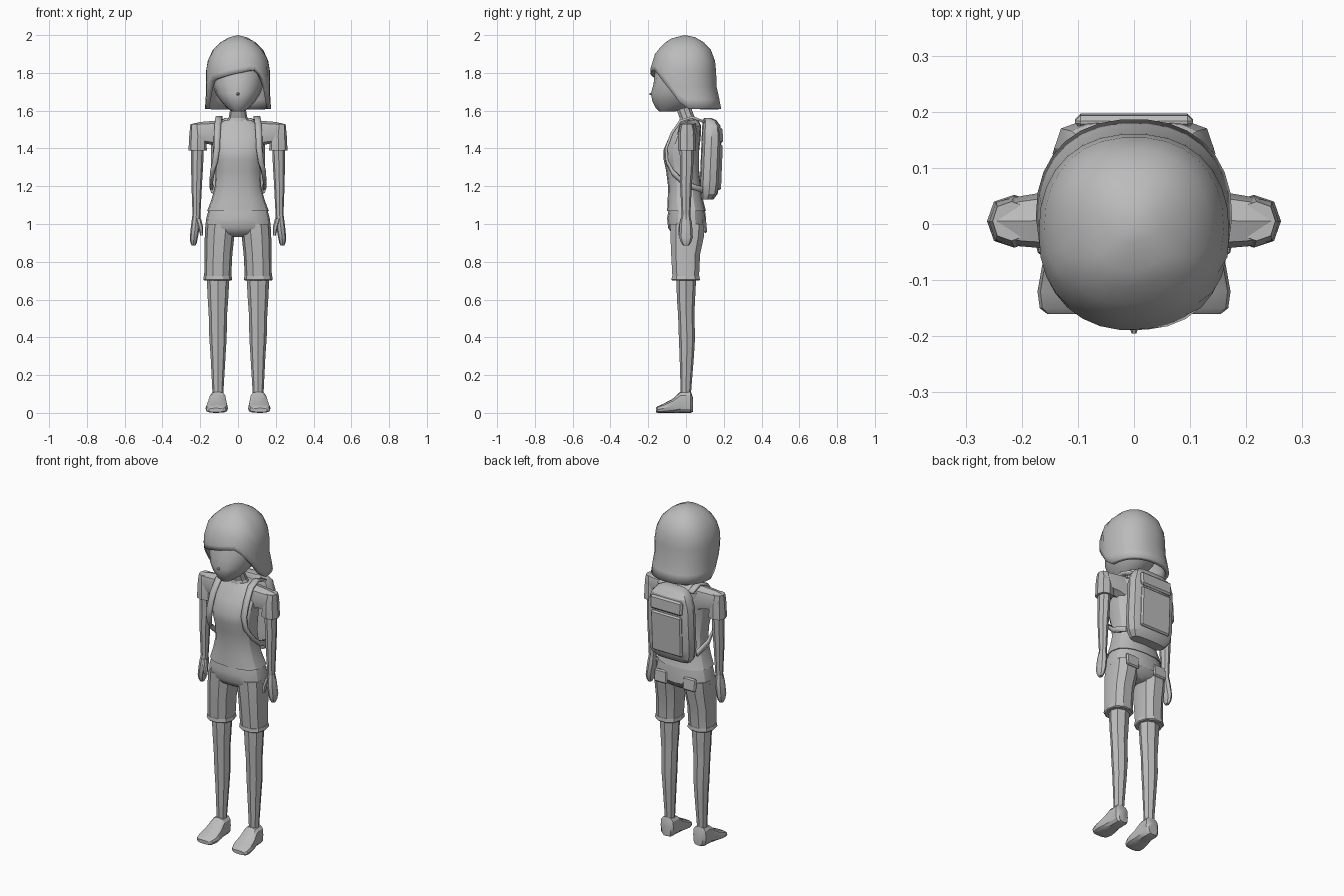
import bpy, bmesh, math
from mathutils import Vector

default = bpy.data.objects.get("Cube")
if default:
    bpy.data.objects.remove(default, do_unlink=True)

grey = bpy.data.materials.new("plain grey")
grey.use_nodes = True
grey.diffuse_color = (0.5, 0.5, 0.5, 1)
grey.node_tree.nodes["Principled BSDF"].inputs["Base Color"].default_value = (0.5, 0.5, 0.5, 1)


def finish(name, bm, mirror=False, thickness=0, closed=True, angle=28):
    """Turn a bmesh into a shaded object, optionally mirrored or thickened."""
    if closed:
        bmesh.ops.recalc_face_normals(bm, faces=bm.faces)
    mesh = bpy.data.meshes.new(name)
    bm.to_mesh(mesh)
    bm.free()
    mesh.materials.append(grey)
    obj = bpy.data.objects.new(name, mesh)
    bpy.context.collection.objects.link(obj)
    bpy.ops.object.select_all(action='DESELECT')
    obj.select_set(True)
    bpy.context.view_layer.objects.active = obj
    bpy.ops.object.shade_smooth_by_angle(angle=math.radians(angle))
    if thickness:
        solid = obj.modifiers.new("thickness", 'SOLIDIFY')
        solid.thickness = thickness
        solid.offset = -1 if not closed else 0
    if mirror:
        obj.modifiers.new("mirror", 'MIRROR')
    return obj


def bridge(bm, rows, wrap=True):
    """Join neighbouring rows of vertices with quads."""
    for upper, lower in zip(rows, rows[1:]):
        count = len(upper)
        for i in range(count if wrap else count - 1):
            k = (i + 1) % count
            bm.faces.new((upper[i], lower[i], lower[k], upper[k]))


def loft(name, rings, axis='z', sides=8, power=1.0, mirror=False):
    """Skin rings of (position, a_min, a_max, b_min, b_max) along an axis."""
    place = {'z': lambda t, a, b: (a, b, t),
             'x': lambda t, a, b: (t, a, b),
             'y': lambda t, a, b: (a, t, b)}[axis]

    def bend(value):
        return math.copysign(abs(value) ** power, value) if abs(value) > 1e-6 else 0

    bm = bmesh.new()
    rows = []
    for t, a0, a1, b0, b1 in rings:
        row = []
        for i in range(sides):
            turn = math.tau * i / sides
            a = (a0 + a1) / 2 + (a1 - a0) / 2 * bend(math.cos(turn))
            b = (b0 + b1) / 2 + (b1 - b0) / 2 * bend(math.sin(turn))
            row.append(bm.verts.new(place(t, a, b)))
        rows.append(row)
    bridge(bm, rows)
    bm.faces.new(rows[0])
    bm.faces.new(rows[-1])
    return finish(name, bm, mirror)


def body(name, rings, **options):
    """Loft centred on x = 0 from rings of (z, half_width, front, back)."""
    return loft(name, [(z, -w, w, f, b) for z, w, f, b in rings], **options)


def plate(name, centre, size, tilt=0, mirror=False):
    """Thin box with softened edges, leaning about x."""
    bm = bmesh.new()
    bmesh.ops.create_cube(bm, size=1)
    bmesh.ops.scale(bm, vec=size, verts=bm.verts)
    bmesh.ops.bevel(bm, geom=bm.edges[:], offset=min(size) * 0.4, segments=1, affect='EDGES')
    obj = finish(name, bm, mirror)
    for vert in obj.data.vertices:
        y, z = vert.co.y, vert.co.z
        vert.co.y = y * math.cos(tilt) - z * math.sin(tilt)
        vert.co.z = y * math.sin(tilt) + z * math.cos(tilt)
        vert.co += Vector(centre)
    return obj


def lookup(table, t):
    """Linear interpolation in rows of (key, values...)."""
    table = sorted(table)
    if t <= table[0][0]:
        return table[0][1:]
    for low, high in zip(table, table[1:]):
        if t <= high[0]:
            f = (t - low[0]) / (high[0] - low[0])
            return [p + (q - p) * f for p, q in zip(low[1:], high[1:])]
    return table[-1][1:]


# Head and neck
body("head", [(1.595, .03, -.14, -.06), (1.615, .06, -.16, .02), (1.65, .092, -.178, .08),
              (1.69, .118, -.186, .12), (1.74, .135, -.172, .13), (1.8, .138, -.165, .13),
              (1.88, .12, -.13, .11)], sides=16, power=.95)
loft("nose", [(-.195, -.004, .004, 1.685, 1.69), (-.17, -.015, .015, 1.675, 1.705)],
     axis='y', sides=6)
body("neck", [(1.66, .045, -.06, .03), (1.6, .043, -.05, .035), (1.56, .05, -.035, .05),
              (1.53, .075, -.04, .065)], sides=10)

# Bobbed hair with a swept fringe
hair_profile = [(2.0, 0, -.005, -.005), (1.985, .06, -.075, .065), (1.95, .11, -.125, .11),
                (1.9, .152, -.165, .15), (1.82, .17, -.19, .16), (1.72, .168, -.185, .163),
                (1.65, .172, -.16, .18), (1.61, .175, -.16, .187)]
fringe_line = [(-.17, 1.75), (-.1, 1.77), (.08, 1.82), (.14, 1.77)]
side_line = [(-.65, 1.77), (-.4, 1.71), (-.12, 1.61)]


def hair_bottom(turn):
    if math.sin(turn) > -.65:
        return lookup(side_line, math.sin(turn))[0]
    return lookup(fringe_line, .17 * math.cos(turn))[0]


bm = bmesh.new()
columns = 30
rows = []
for drop in (.03, .1, .2, .35, .5, .7, .87, 1):
    row = []
    for i in range(columns):
        turn = math.tau * i / columns
        z = 2 - (2 - hair_bottom(turn)) * drop
        width, front, back = lookup(hair_profile, z)
        c, s = math.cos(turn), math.sin(turn)
        x = width * math.copysign(abs(c) ** .88, c)
        y = (front + back) / 2 + (back - front) / 2 * math.copysign(abs(s) ** .88, s)
        row.append(bm.verts.new((x, y, z)))
    rows.append(row)
bridge(bm, rows)
crown = bm.verts.new((0, -.005, 2))
for i in range(columns):
    bm.faces.new((crown, rows[0][i], rows[0][(i + 1) % columns]))
finish("hair", bm, thickness=.022, closed=False, angle=35)

# Shirt
body("shirt", [(1.07, .163, -.1, .105), (1.13, .14, -.097, .09), (1.2, .122, -.095, .08),
               (1.28, .118, -.105, .07), (1.34, .126, -.118, .07), (1.39, .132, -.12, .07),
               (1.46, .137, -.09, .078), (1.52, .13, -.05, .08), (1.55, .07, -.032, .065)],
     sides=16, power=.8)
loft("shoulders", [(.09, -.045, .065, 1.4, 1.55), (.14, -.045, .06, 1.42, 1.545),
                   (.2, -.04, .05, 1.43, 1.54), (.245, -.03, .04, 1.44, 1.53)],
     axis='x', power=.7, mirror=True)
loft("sleeves", [(1.53, .185, .252, -.03, .04), (1.47, .168, .258, -.042, .05),
                 (1.39, .165, .262, -.042, .052)], power=.85, mirror=True)

# Arms and hands
loft("arms", [(1.42, .18, .248, -.034, .042), (1.3, .185, .248, -.032, .038),
              (1.22, .19, .247, -.032, .032), (1.03, .2, .24, -.022, .022)], mirror=True)
loft("hands", [(1.05, .2, .241, -.022, .022), (1.0, .2, .248, -.034, .032),
               (.93, .212, .255, -.036, .036), (.9, .218, .252, -.026, .026),
               (.885, .225, .245, -.014, .014)], mirror=True)
loft("thumbs", [(1.03, .196, .225, -.032, .0), (.98, .184, .21, -.042, -.012),
                (.94, .185, .2, -.04, -.018)], sides=6, mirror=True)

# Shorts
body("shorts_hips", [(1.09, .152, -.09, .098), (1.03, .168, -.1, .106), (.98, .174, -.095, .108),
                     (.95, .15, -.075, .09), (.93, .07, -.04, .06)], sides=16, power=.85)
loft("shorts_legs", [(1.0, .012, .172, -.088, .105), (.93, .02, .176, -.086, .098),
                     (.84, .03, .177, -.082, .078), (.72, .036, .179, -.075, .072)],
     sides=10, power=.85, mirror=True)
loft("shorts_cuffs", [(.725, .034, .181, -.077, .074), (.705, .031, .184, -.08, .077),
                      (.7, .036, .179, -.075, .072)], sides=10, power=.85, mirror=True)
plate("back_pockets", (.095, .1, .99), (.085, .018, .075), tilt=.1, mirror=True)

# Legs and shoes
loft("legs", [(.74, .044, .167, -.052, .055), (.6, .052, .16, -.048, .048),
              (.52, .058, .155, -.042, .044), (.4, .06, .152, -.038, .048),
              (.3, .066, .145, -.034, .042), (.1, .078, .135, -.028, .026)], mirror=True)
loft("shoes", [(.037, .075, .135, .006, .08), (.025, .065, .15, .0, .115),
               (-.03, .063, .153, .0, .112), (-.07, .057, .163, .0, .075),
               (-.12, .053, .172, .0, .048), (-.15, .064, .168, .0, .035),
               (-.16, .08, .155, .004, .025)],
     axis='y', sides=12, power=.65, mirror=True)

# Backpack with its flap and pocket
body("backpack", [(1.13, .11, .08, .145), (1.16, .135, .075, .168), (1.22, .145, .073, .178),
                  (1.46, .142, .083, .188), (1.52, .122, .086, .182), (1.55, .095, .09, .16),
                  (1.56, .07, .095, .135)], sides=12, power=.6)
plate("backpack_pocket", (0, .18, 1.3), (.2, .02, .24), tilt=-.04)
plate("backpack_flap", (0, .183, 1.47), (.21, .024, .08), tilt=.05)

# Shoulder straps: ribbons of (x, y, z, sideways half width, upright half width)
strap_path = [(.1, .1, 1.54, .017, 0), (.1, .03, 1.565, .017, 0), (.105, -.03, 1.545, .017, 0),
              (.11, -.075, 1.48, .017, 0), (.112, -.105, 1.4, .016, 0),
              (.121, -.1, 1.33, .013, .006), (.138, -.07, 1.27, .006, .014),
              (.144, 0, 1.21, 0, .016), (.135, .09, 1.18, 0, .016)]
bm = bmesh.new()
rows = [[bm.verts.new((x - w, y, z - h)), bm.verts.new((x + w, y, z + h))]
        for x, y, z, w, h in strap_path]
bridge(bm, rows, wrap=False)
finish("shoulder_straps", bm, mirror=True, thickness=.014)
